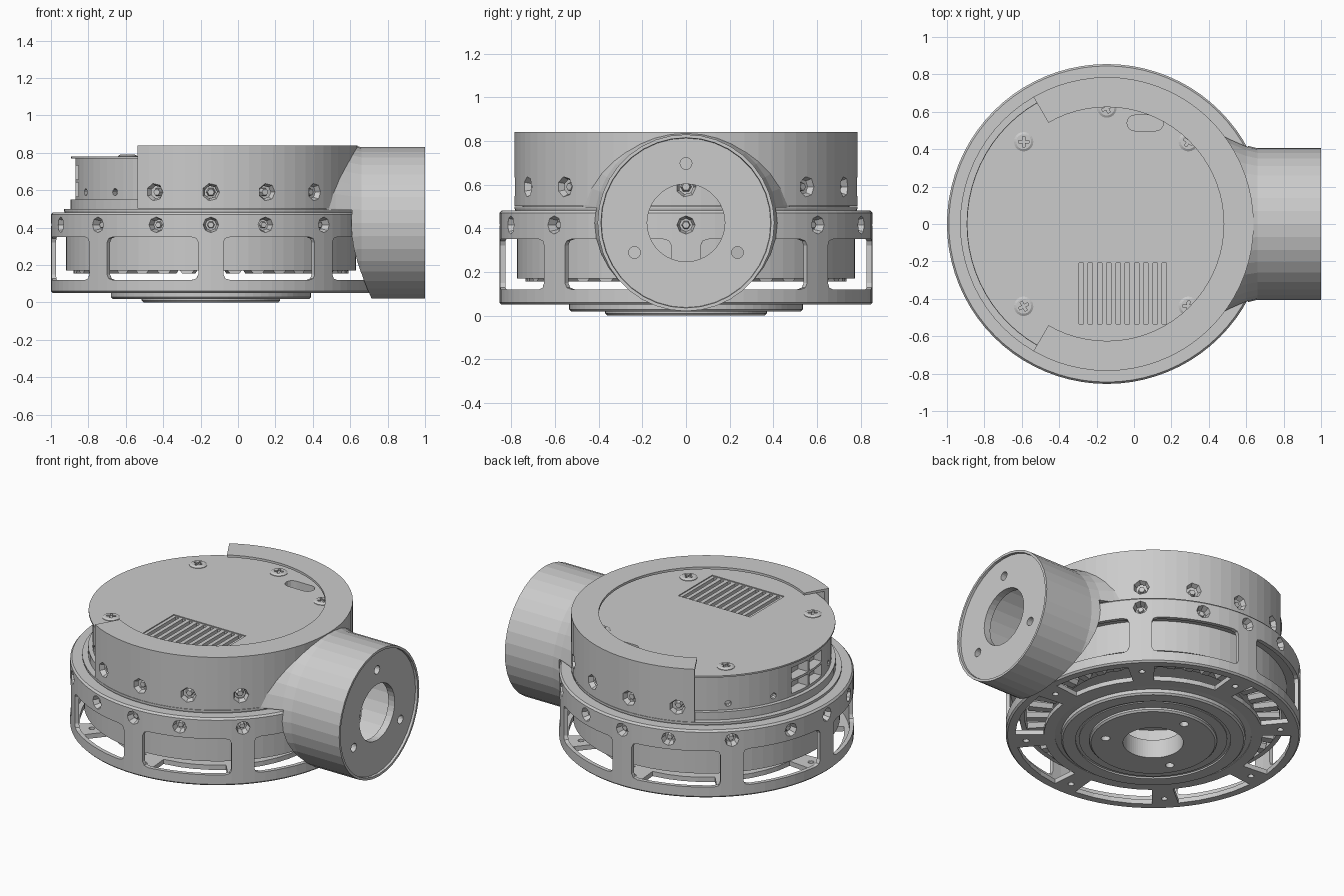
import bpy, bmesh
from math import sin, cos, pi, radians
from mathutils import Matrix, Vector

if "Cube" in bpy.data.objects:
    bpy.data.objects.remove(bpy.data.objects["Cube"])

CX = -0.145                      # axis of the round body
TUBE_Z = 0.425                   # axis height of the side tube
BODY = Matrix.Translation((CX, 0, 0))


def finish(name, bm, mat=BODY):
    bm.transform(mat)
    bmesh.ops.recalc_face_normals(bm, faces=bm.faces)
    me = bpy.data.meshes.new(name)
    bm.to_mesh(me)
    bm.free()
    ob = bpy.data.objects.new(name, me)
    bpy.context.collection.objects.link(ob)
    return ob


def lathe(name, prof, segs=72, a0=0, a1=360, mat=BODY):
    """Revolve a closed (radius, z) profile; caps the ends of a partial sweep."""
    bm = bmesh.new()
    full = a1 - a0 >= 360
    n = segs if full else segs + 1
    rings = []
    for i in range(n):
        a = radians(a0 + (a1 - a0) * i / segs)
        rings.append([bm.verts.new((r * cos(a), r * sin(a), z)) for r, z in prof])
    m = len(prof)
    for i in range(segs):
        p, q = rings[i], rings[(i + 1) % n]
        for j in range(m):
            k = (j + 1) % m
            bm.faces.new((p[j], q[j], q[k], p[k]))
    if not full:
        bm.faces.new(rings[0])
        bm.faces.new(rings[-1])
    bmesh.ops.remove_doubles(bm, verts=bm.verts, dist=1e-5)
    return finish(name, bm, mat)


def sectors(name, centres, r0, r1, cols):
    """Arc-shaped blocks; cols = (angle offset, z low, z high)."""
    bm = bmesh.new()
    for c in centres:
        rows = []
        for da, lo, hi in cols:
            a = radians(c + da)
            rows.append([bm.verts.new((r * cos(a), r * sin(a), z))
                         for r, z in ((r0, lo), (r1, lo), (r1, hi), (r0, hi))])
        for p, q in zip(rows, rows[1:]):
            for j in range(4):
                k = (j + 1) % 4
                bm.faces.new((p[j], q[j], q[k], p[k]))
        bm.faces.new(rows[0])
        bm.faces.new(rows[-1])
    return finish(name, bm)


def pegs(name, mats, r_in, r_out, depth, sides):
    bm = bmesh.new()
    for m in mats:
        bmesh.ops.create_cone(bm, cap_ends=True, segments=sides, radius1=r_in,
                              radius2=r_out, depth=depth, matrix=m)
    return finish(name, bm)


def radial(angles, r, z):
    return [Matrix.Rotation(radians(a), 4, 'Z') @ Matrix.Translation((r, 0, z))
            @ Matrix.Rotation(pi / 2, 4, 'Y') for a in angles]


def upright(angles, r, z):
    return [Matrix.Translation((r * cos(radians(a)), r * sin(radians(a)), z)) for a in angles]


def boxes(name, items, mat=Matrix()):
    bm = bmesh.new()
    for loc, size in items:
        bmesh.ops.create_cube(bm, size=1, matrix=Matrix.Translation(loc)
                              @ Matrix.Diagonal((*size, 1)))
    return finish(name, bm, mat)


def cut(ob, cutter):
    md = ob.modifiers.new("cut", 'BOOLEAN')
    md.operation, md.object, md.solver, md.use_self = 'DIFFERENCE', cutter, 'EXACT', True
    bpy.context.view_layer.objects.active = ob
    bpy.ops.object.modifier_apply(modifier=md.name)
    bpy.data.objects.remove(cutter)


eighths = [45 * i for i in range(8)]
gaps = [a + 22.5 for a in eighths]

# Lower cage with eight side windows and bottom openings
cage = lathe("lower_cage", [(.57, .05), (.845, .05), (.855, .06), (.855, .47), (.845, .482),
                            (.77, .482), (.77, .37), (.83, .36), (.83, .08), (.57, .08)], 80)
cut(cage, sectors("window_cut", gaps, .80, .90,
                  [(-18, .15, .32), (-17.3, .128, .342), (-15.5, .12, .35), (-8, .12, .35), (0, .12, .35),
                   (8, .12, .35), (15.5, .12, .35), (17.3, .128, .342), (18, .15, .32)]))
cut(cage, sectors("floor_cut", gaps, .635, .80, [(d, 0, .1) for d in (-17, -8, 0, 8, 17)]))
cut(cage, pegs("spoke_hole_cut", upright(eighths, .74, .06), .018, .018, .1, 12))
cage_a = [q + d for q in (0, 90, 180, 270) for d in (-20, 0, 20, 45)]
cut(cage, pegs("cage_hole_cut", radial(cage_a, .84, .415), .03, .046, .06, 8))
pegs("cage_screws", radial(cage_a, .815, .415), .022, .016, .024, 6)

# Motor housing, hollow underneath
lathe("motor_housing", [(0, .40), (.745, .40), (.745, .17), (.775, .17), (.775, .46),
                        (.785, .49), (.785, .5), (0, .5)])

# Ring of windings inside the housing
lathe("stator_core", [(.55, .19), (.60, .19), (.60, .41), (.55, .41)], 48)
sectors("windings", [10 * i for i in range(36)], .595, .735,
        [(-3.6, .18, .40), (-2, .155, .40), (2, .155, .40), (3.6, .18, .40)])

# Rotor plate and mounting flange on the underside
rotor = lathe("rotor_flange", [(.175, 0), (.36, 0), (.37, .01), (.37, .022), (.43, .022), (.43, .028),
                               (.45, .028), (.45, .018), (.525, .018), (.535, .028), (.535, .05),
                               (.58, .055), (.58, .09), (.55, .118), (.175, .118)])
cut(rotor, pegs("flange_hole_cut", upright((90, 210, 330), .28, .02), .026, .026, .1, 16))

# Upper housing with the lid
upper = lathe("upper_housing", [(0, .495), (.75, .495), (.75, .55), (.725, .55), (.725, .77),
                                (.748, .77), (.748, .78), (0, .78)])
cut(upper, boxes("vent_frame_cut", [((-.06, -.372, .78), (.51, .345, .012))]))
cut(upper, boxes("vent_cut", [((-.06 + (i - 4.5) * .0495, -.372, .77), (.024, .325, .09))
                              for i in range(10)]))
bm = bmesh.new()
pts = []
for s in (1, -1):
    for i in range(9):
        a = -pi / 2 + pi * i / 8
        pts.append((.06 + s * (.055 + .042 * cos(a)), .54 + s * .042 * sin(a), .70))
f = bm.faces.new([bm.verts.new(p) for p in pts])
g = bmesh.ops.extrude_face_region(bm, geom=[f])["geom"]
bmesh.ops.translate(bm, vec=(0, 0, .15), verts=[v for v in g if isinstance(v, bmesh.types.BMVert)])
cut(upper, finish("slot_cut", bm, Matrix()))
cut(upper, boxes("port_cut", [((-.86, y, z), (.12, .145, .075))
                              for y in (-.08, .08) for z in (.605, .695)]))
cut(upper, pegs("side_hole_cut", radial((135, 157.5, 202.5, 225), .725, .59), .018, .02, .06, 10))

# Outer shell: wall and top lip, open on the left
shell = lathe("outer_shell", [(.755, .502), (.785, .502), (.785, .84), (.625, .84), (.625, .825),
                              (.755, .825)], 48, -120, 120)
shell_a = [0] + [s * a for s in (1, -1) for a in (45, 67.5, 90, 112.5)]
cut(shell, pegs("shell_hole_cut", radial(shell_a, .77, .59), .028, .054, .06, 7))
pegs("shell_screws", radial(shell_a, .74, .59), .026, .018, .036, 6)

# Side tube with flared root and drilled end plate (profile is radius, distance along x)
AXIS = Matrix.Translation((0, 0, TUBE_Z)) @ Matrix.Rotation(pi / 2, 4, 'Y')
tube = lathe("side_tube", [(.495, .44), (.455, .52), (.42, .60), (.405, .66), (.405, 1), (.39, 1),
                           (.388, .985), (.178, .985), (.178, .94), (.375, .94), (.375, .44)],
             36, mat=AXIS)
cut(tube, lathe("inner_cut", [(0, -.2), (.775, -.2), (.775, 1.2), (0, 1.2)]))
cut(tube, lathe("cage_clear_cut", [(0, -.2), (.86, -.2), (.86, .495), (0, .495)]))
cut(tube, boxes("top_cut", [((.6, 0, .989), (1, 2, .3))]))
bm = bmesh.new()
for a in (90, 210, 330):
    p = Vector((.96, .272 * cos(radians(a)), TUBE_Z + .272 * sin(radians(a))))
    bmesh.ops.create_cone(bm, cap_ends=True, segments=16, radius1=.027, radius2=.027, depth=.15,
                          matrix=Matrix.Translation(p) @ Matrix.Rotation(pi / 2, 4, 'Y'))
cut(tube, finish("end_hole_cut", bm, Matrix()))

# Cross-head lid screws sharing one mesh
spots = [(-.59, .44), (-.59, -.44), (.29, .44), (.29, -.44), (CX, .62)]
head = lathe("lid_screw", [(0, .77), (.052, .77), (.052, .783), (.04, .79), (0, .79)], 20, mat=Matrix())
cut(head, boxes("cross_cut", [((0, 0, .79), (.055, .014, .02)), ((0, 0, .79), (.014, .055, .02))]))
for i, (x, y) in enumerate(spots):
    ob = head if i == 0 else head.copy()
    if i:
        bpy.context.collection.objects.link(ob)
    ob.location = (x, y, 0)
    ob.rotation_euler.z = .5 * i
